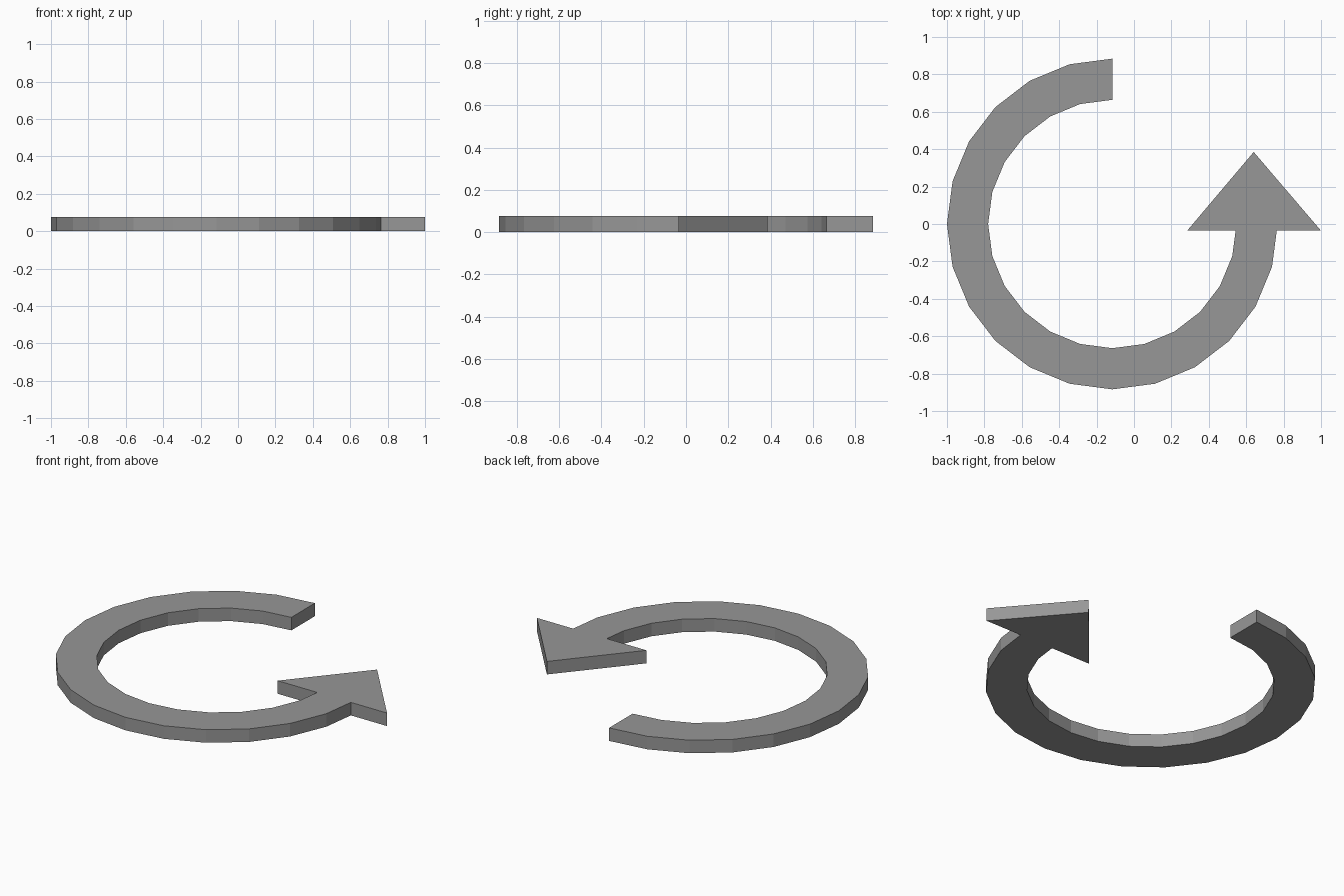
import bpy, bmesh
from math import sin, cos, radians

if "Cube" in bpy.data.objects:
    bpy.data.objects.remove(bpy.data.objects["Cube"])

CX, CY = -0.116, 0.0             # ring centre
R_OUT, R_IN = 0.884, 0.664
HEIGHT = 0.077
BASE_Y = -0.036                  # where the shaft meets the arrowhead

bm = bmesh.new()


def ring_point(radius, degrees):
    a = radians(degrees)
    return bm.verts.new((CX + radius * cos(a), CY + radius * sin(a), 0))


def cut_point(radius):
    # point on the last 15 degree chord at the arrowhead base
    x0, y0 = radius * cos(radians(-15)), radius * sin(radians(-15))
    t = (BASE_Y - CY - y0) / -y0
    return bm.verts.new((CX + x0 + t * (radius - x0), BASE_Y, 0))


# curved shaft, three quarters of a 24-sided ring
pairs = [(ring_point(R_OUT, d), ring_point(R_IN, d)) for d in range(90, 346, 15)]
pairs.append((cut_point(R_OUT), cut_point(R_IN)))
for (o1, i1), (o2, i2) in zip(pairs, pairs[1:]):
    bm.faces.new((o1, o2, i2, i1))

# arrowhead
left, right, tip = [bm.verts.new((x, y, 0)) for x, y in
                    ((0.284, BASE_Y), (1.0, BASE_Y), (0.64, 0.385))]
outer_end, inner_end = pairs[-1]
bm.faces.new((left, inner_end, outer_end, right, tip))

# thickness
result = bmesh.ops.extrude_face_region(bm, geom=bm.faces[:], use_keep_orig=True)
top = [g for g in result["geom"] if isinstance(g, bmesh.types.BMVert)]
bmesh.ops.translate(bm, verts=top, vec=(0, 0, HEIGHT))
bmesh.ops.recalc_face_normals(bm, faces=bm.faces[:])

mesh = bpy.data.meshes.new("circular_arrow")
bm.to_mesh(mesh)
bm.free()

# dark grey
grey = bpy.data.materials.new("dark_grey")
grey.diffuse_color = (0.31, 0.31, 0.31, 1)
grey.use_nodes = True
grey.node_tree.nodes["Principled BSDF"].inputs["Base Color"].default_value = grey.diffuse_color
mesh.materials.append(grey)
bpy.context.collection.objects.link(bpy.data.objects.new("circular_arrow", mesh))
